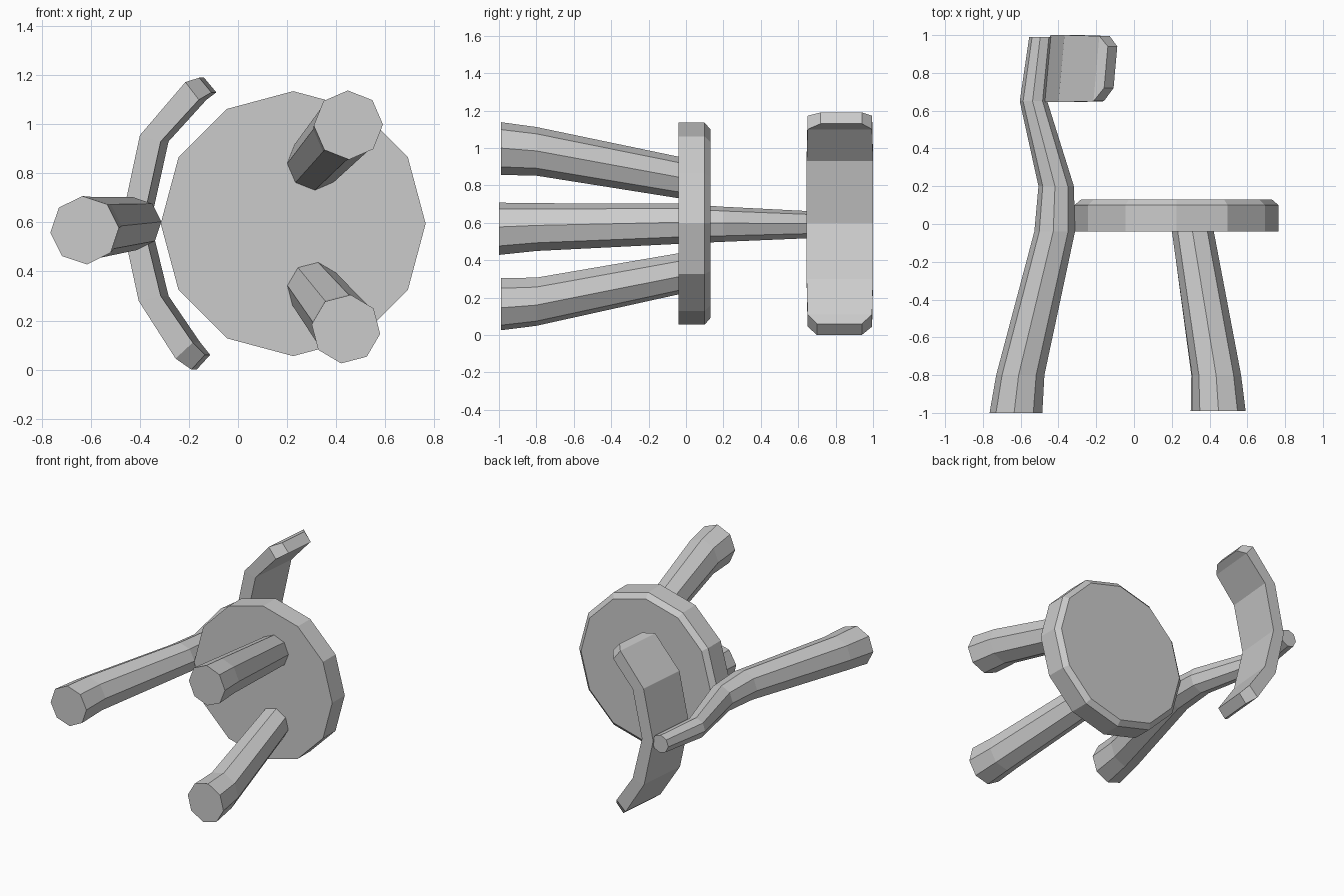
import bpy, bmesh
from math import sin, cos, pi, radians

cube = bpy.data.objects.get("Cube")
if cube:
    bpy.data.objects.remove(cube)

grey = bpy.data.materials.new("plain_grey")
grey.use_nodes = True
grey.diffuse_color = (0.6, 0.6, 0.6, 1)
grey.node_tree.nodes["Principled BSDF"].inputs["Base Color"].default_value = (0.6, 0.6, 0.6, 1)


def loft(name, rings):
    """Skin a list of closed point rings and cap both ends."""
    bm = bmesh.new()
    loops = [[bm.verts.new(p) for p in ring] for ring in rings]
    n = len(loops[0])
    for a, b in zip(loops, loops[1:]):
        for i in range(n):
            j = (i + 1) % n
            bm.faces.new((a[i], a[j], b[j], b[i]))
    bm.faces.new(loops[0])
    bm.faces.new(loops[-1])
    bmesh.ops.recalc_face_normals(bm, faces=bm.faces)
    mesh = bpy.data.meshes.new(name)
    bm.to_mesh(mesh)
    bm.free()
    mesh.materials.append(grey)
    obj = bpy.data.objects.new(name, mesh)
    bpy.context.collection.objects.link(obj)
    return obj


def ring(x, y, z, r, sides=8, turn=0):
    """Regular polygon facing along y."""
    angles = [2 * pi * i / sides + radians(turn) for i in range(sides)]
    return [(x + r * cos(a), y, z + r * sin(a)) for a in angles]


# Round seat with a chamfered rim
loft("seat", [ring(0.225, y, 0.595, r, 12)
              for y, r in ((-0.04, 0.54), (0.10, 0.54), (0.13, 0.505))])

# Long leg that carries on past the seat as the backrest post
post = [(-0.625, -1.0, 0.568, 0.14), (-0.602, -0.80, 0.577, 0.128),
        (-0.42, -0.04, 0.595, 0.108), (-0.412, 0.20, 0.592, 0.094),
        (-0.532, 0.65, 0.59, 0.073), (-0.492, 0.99, 0.595, 0.063)]
loft("back_leg_and_post", [ring(*p, turn=4) for p in post])

# Two short legs, tapering towards the seat
upper = [(0.45, -0.99, 0.997, 0.141), (0.437, -0.80, 0.982, 0.13), (0.305, 0.0, 0.835, 0.11)]
lower = [(0.44, -0.99, 0.165, 0.141), (0.432, -0.80, 0.178, 0.13), (0.305, 0.0, 0.335, 0.11)]
loft("upper_front_leg", [ring(*p, turn=1) for p in upper])
loft("lower_front_leg", [ring(*p, turn=-8) for p in lower])


# Curved backrest: outer x, z, inner x, z, front y, back y
def slat(ox, oz, ix, iz, y0, y1):
    def lean(y):
        return 0.09 * (y - 0.645)
    return [(ox + lean(y0), y0, oz), (ox + lean(y1), y1, oz),
            (ix + lean(y1), y1, iz), (ix + lean(y0), y0, iz)]


stations = [(-0.165, 1.19, -0.115, 1.13, 0.72, 0.94),
            (-0.215, 1.172, -0.16, 1.10, 0.65, 0.995),
            (-0.40, 0.955, -0.315, 0.93, 0.645, 1.0),
            (-0.475, 0.605, -0.388, 0.60, 0.645, 1.0),
            (-0.405, 0.28, -0.315, 0.30, 0.645, 1.0),
            (-0.255, 0.045, -0.185, 0.11, 0.65, 0.995),
            (-0.195, 0.0, -0.14, 0.06, 0.70, 0.94)]
loft("backrest", [slat(*s) for s in stations])
